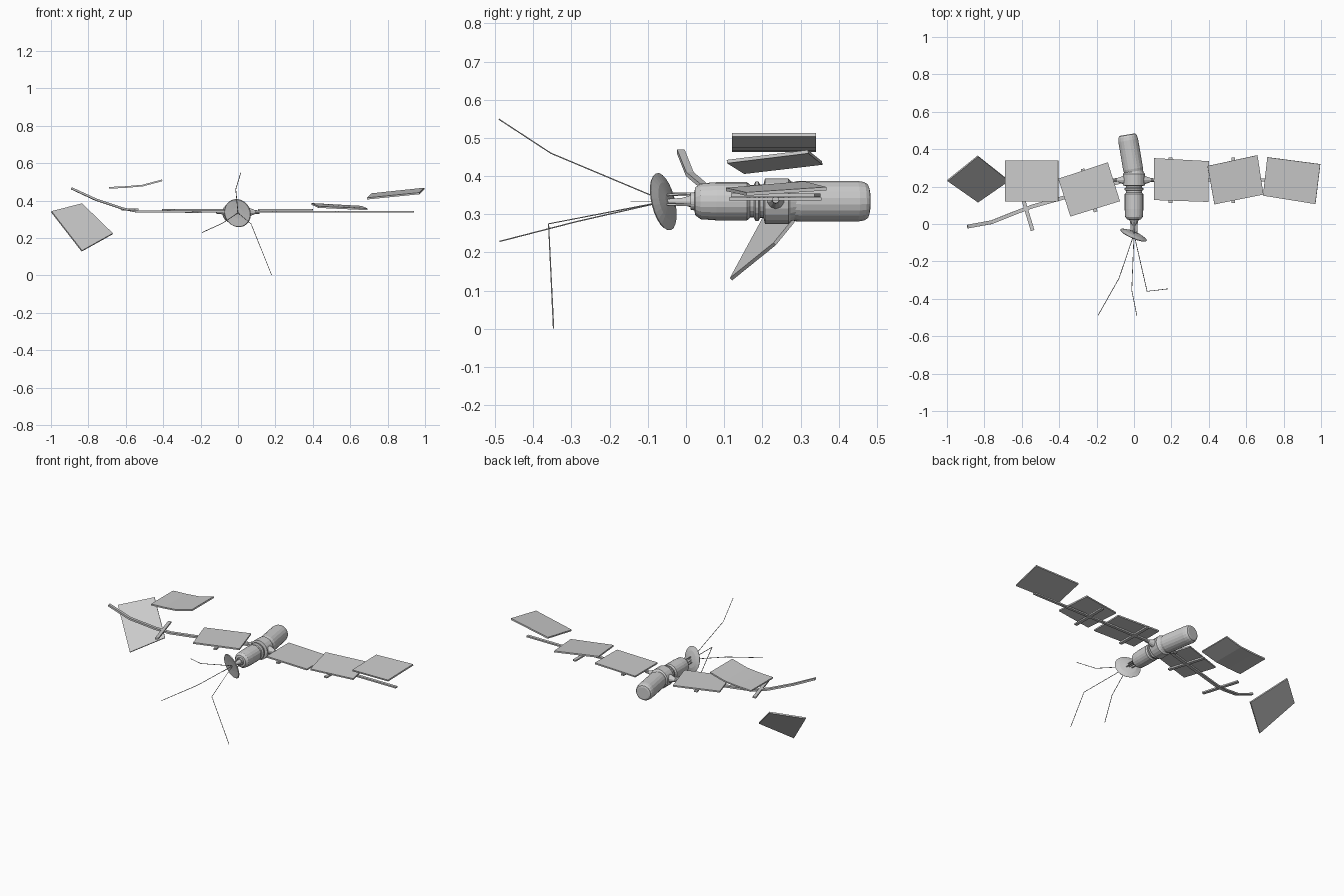
import bpy, bmesh, math
from mathutils import Vector

if "Cube" in bpy.data.objects:
    bpy.data.objects.remove(bpy.data.objects["Cube"])

Z = 0.334  # height of the hull axis


def finish(name, bm):
    bmesh.ops.recalc_face_normals(bm, faces=bm.faces)
    me = bpy.data.meshes.new(name)
    bm.to_mesh(me)
    bm.free()
    ob = bpy.data.objects.new(name, me)
    bpy.context.collection.objects.link(ob)
    return ob


def lathe(name, origin, axis, profile, sides=20):
    """Closed turned solid; profile is (distance along axis, radius)."""
    bm = bmesh.new()
    q = Vector((0, 0, 1)).rotation_difference(Vector(axis).normalized())
    rings = []
    for d, r in profile:
        rings.append([bm.verts.new(Vector(origin) + q @ Vector(
            (r * math.cos(2 * math.pi * i / sides), r * math.sin(2 * math.pi * i / sides), d)))
            for i in range(sides)])
    for a, b in zip(rings, rings[1:]):
        for i in range(sides):
            j = (i + 1) % sides
            bm.faces.new((a[i], a[j], b[j], b[i]))
    bm.faces.new(rings[0])
    bm.faces.new(rings[-1])
    return finish(name, bm)


def beam(name, path, w, h):
    """Rectangular bar following a path in a mostly level direction."""
    bm = bmesh.new()
    pts = [Vector(p) for p in path]
    rings = []
    for i, p in enumerate(pts):
        t = (pts[min(i + 1, len(pts) - 1)] - pts[max(i - 1, 0)]).normalized()
        s = t.cross(Vector((0, 0, 1))).normalized()
        u = s.cross(t)
        rings.append([bm.verts.new(p + s * a * w / 2 + u * b * h / 2)
                      for a, b in ((-1, -1), (1, -1), (1, 1), (-1, 1))])
    for a, b in zip(rings, rings[1:]):
        for i in range(4):
            j = (i + 1) % 4
            bm.faces.new((a[i], a[j], b[j], b[i]))
    bm.faces.new(rings[0])
    bm.faces.new(rings[-1])
    return finish(name, bm)


def panel(name, edge_a, edge_b, thick=0.009):
    """Sheet between two matching edges, thickened."""
    bm = bmesh.new()
    a = [bm.verts.new(p) for p in edge_a]
    b = [bm.verts.new(p) for p in edge_b]
    for i in range(len(a) - 1):
        bm.faces.new((a[i], a[i + 1], b[i + 1], b[i]))
    ob = finish(name, bm)
    m = ob.modifiers.new("thickness", 'SOLIDIFY')
    m.thickness = thick
    m.offset = 0
    return ob


def wire(name, pts, r):
    cu = bpy.data.curves.new(name, 'CURVE')
    cu.dimensions = '3D'
    cu.bevel_depth = r
    cu.bevel_resolution = 1
    cu.use_fill_caps = True
    sp = cu.splines.new('POLY')
    sp.points.add(len(pts) - 1)
    for p, co in zip(sp.points, pts):
        p.co = (*co, 1)
    ob = bpy.data.objects.new(name, cu)
    bpy.context.collection.objects.link(ob)
    return ob


# hull: straight front half with collar, bent rear half
lathe("front_hull", (0, 0, Z), (0, 1, 0), [
    (0.012, 0.022), (0.022, 0.024), (0.024, 0.036), (0.038, 0.047), (0.08, 0.05), (0.16, 0.05),
    (0.168, 0.043), (0.178, 0.043), (0.182, 0.052), (0.19, 0.052), (0.194, 0.044),
    (0.203, 0.044), (0.207, 0.06), (0.268, 0.06), (0.274, 0.053), (0.295, 0.045)])
lathe("rear_hull", (0, 0.265, Z), (-0.17, 1, 0), [
    (0.0, 0.047), (0.022, 0.052), (0.03, 0.054), (0.185, 0.054), (0.203, 0.051),
    (0.213, 0.045), (0.216, 0.036)])

# dish, its mount and feed needle
DISH = Vector((0.0, -0.054, Z))
lathe("dish", DISH, (0.43, 1, 0.24), [
    (-0.006, 0.03), (-0.009, 0.074), (-0.005, 0.077), (0.004, 0.05), (0.008, 0.015)], 24)
lathe("dish_mount", (0, 0.02, Z), (0, -1, 0), [(0, 0.018), (0.03, 0.009), (0.07, 0.006)], 12)
for i in range(3):
    a = math.pi / 2 + i * 2 * math.pi / 3
    x, z = 0.021 * math.cos(a), 0.021 * math.sin(a)
    wire("dish_strut", [(x, 0.025, Z + z), (x * 0.8, -0.05, Z + z * 0.8)], 0.003)
wire("feed_needle", [DISH, (0, -0.145, Z)], 0.0012)

# whip antennas, each with one kink
for name, pts in (
    ("upper_antenna", [(-0.012, -0.354, 0.46), (0.015, -0.49, 0.549)]),
    ("left_antenna", [(-0.08, -0.29, 0.28), (-0.192, -0.488, 0.229)]),
    ("right_antenna", [(0.07, -0.36, 0.275), (0.18, -0.347, 0.001)]),
):
    wire(name, [DISH] + pts, 0.0018)

# booms and cross bars
beam("right_boom", [(0.04, 0.235, 0.34), (0.94, 0.235, 0.34)], 0.018, 0.009)
beam("left_boom", [(-0.04, 0.235, 0.34), (-0.54, 0.095, 0.341), (-0.62, 0.066, 0.358),
                   (-0.76, 0.01, 0.405), (-0.89, -0.014, 0.465)], 0.02, 0.011)
for x in (0.195, 0.53):
    beam("right_cross_bar", [(x, 0.113, 0.34), (x, 0.355, 0.34)], 0.02, 0.009)
for x, y, z in ((-0.24, 0.18, 0.338), (-0.577, 0.08, 0.352)):
    beam("left_cross_bar", [(x + 0.035, y - 0.115, z), (x - 0.035, y + 0.115, z)], 0.02, 0.009)
for s in (1, -1):
    lathe("boom_root", (s * 0.05, 0.235, 0.338), (s, 0, 0),
          [(0, 0.026), (0.012, 0.022), (0.04, 0.011), (0.065, 0.009)], 10)

# solar panels still on the right boom
panel("right_panel_inner", [(0.108, 0.352, 0.35), (0.4, 0.336, 0.35)],
      [(0.108, 0.128, 0.35), (0.397, 0.118, 0.35)])
panel("right_panel_middle", [(0.393, 0.31, 0.382), (0.66, 0.368, 0.367)],
      [(0.43, 0.105, 0.365), (0.692, 0.158, 0.353)])
panel("right_panel_outer", [(0.713, 0.357, 0.434), (0.996, 0.32, 0.464)],
      [(0.69, 0.152, 0.41), (0.97, 0.107, 0.438)])

# left panels: one attached, two torn loose and bent
panel("left_panel_inner", [(-0.405, 0.242, 0.35), (-0.14, 0.33, 0.35)],
      [(-0.34, 0.04, 0.35), (-0.075, 0.122, 0.35)])
bend = [(-0.69, 0.468), (-0.6, 0.472), (-0.51, 0.48), (-0.405, 0.508)]
panel("left_panel_loose", [(x, 0.34, z) for x, z in bend], [(x, 0.12, z) for x, z in bend])
panel("left_panel_drifting", [(-0.998, 0.232, 0.34), (-0.835, 0.118, 0.13)],
      [(-0.835, 0.363, 0.382), (-0.67, 0.232, 0.222)])
